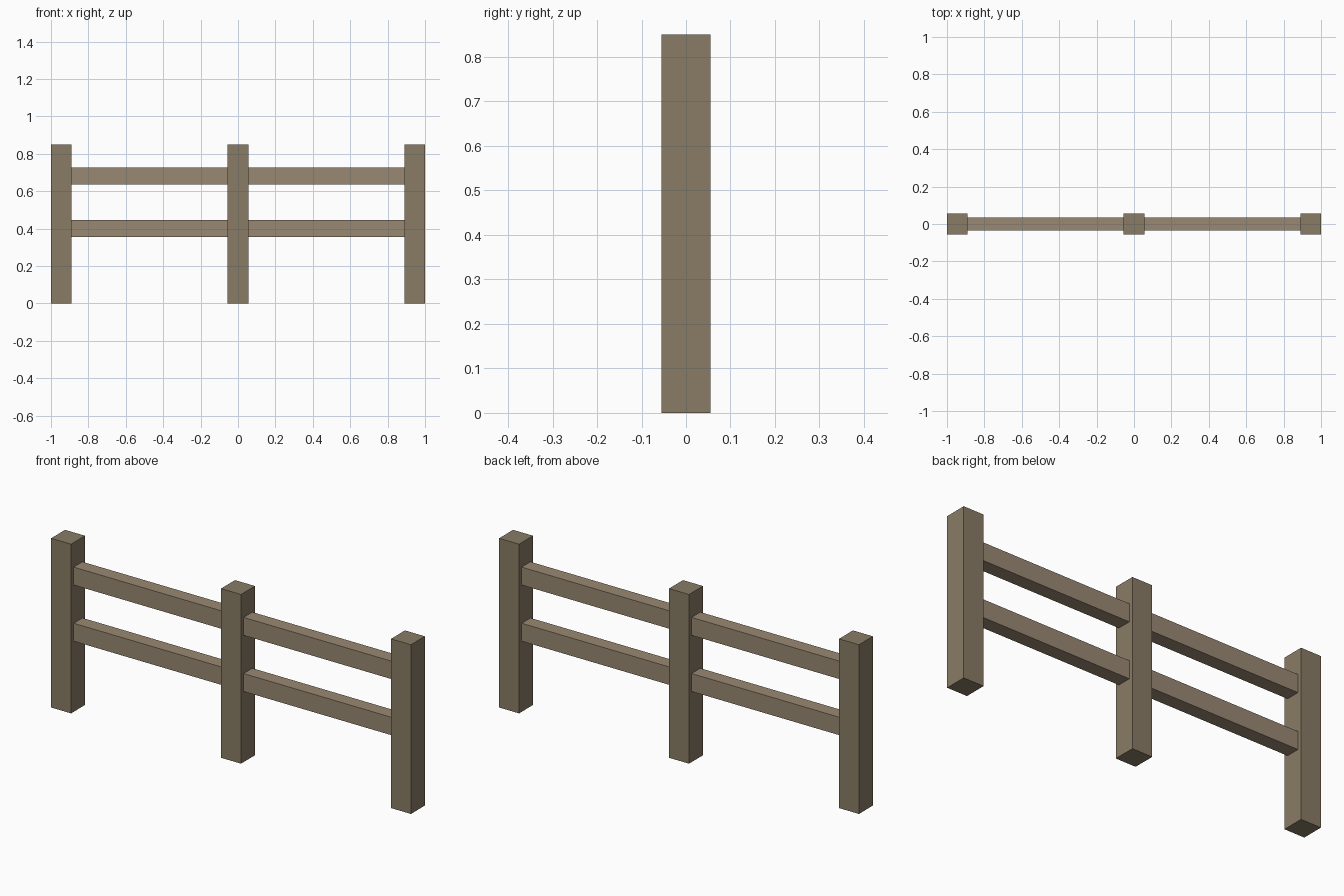
import bpy

if "Cube" in bpy.data.objects:
    bpy.data.objects.remove(bpy.data.objects["Cube"])


def material(name, color):
    mat = bpy.data.materials.new(name)
    mat.diffuse_color = (*color, 1.0)
    mat.use_nodes = True
    mat.node_tree.nodes["Principled BSDF"].inputs["Base Color"].default_value = mat.diffuse_color
    return mat


def box(name, center, size, mat):
    bpy.ops.mesh.primitive_cube_add(size=1, location=center)
    obj = bpy.context.object
    obj.name = name
    obj.scale = size
    bpy.ops.object.transform_apply(location=False, rotation=False, scale=True)
    obj.data.materials.append(mat)
    return obj


post_wood = material("post_wood", (0.25, 0.20, 0.13))
rail_wood = material("rail_wood", (0.32, 0.25, 0.17))

POST_W, POST_H = 0.111, 0.85
RAIL_D, RAIL_H = 0.07, 0.09
END_X = 1.0 - POST_W / 2

# Three square posts
for side, x in (("left", -END_X), ("middle", 0.0), ("right", END_X)):
    box(f"{side}_post", (x, 0, POST_H / 2), (POST_W, POST_W, POST_H), post_wood)

# Two rails in each bay, let slightly into the posts
rail_length = END_X - POST_W + 0.01
for side, sign in (("left", -1), ("right", 1)):
    for level, z in (("lower", 0.40), ("upper", 0.682)):
        box(f"{side}_{level}_rail", (sign * END_X / 2, 0, z),
            (rail_length, RAIL_D, RAIL_H), rail_wood)
